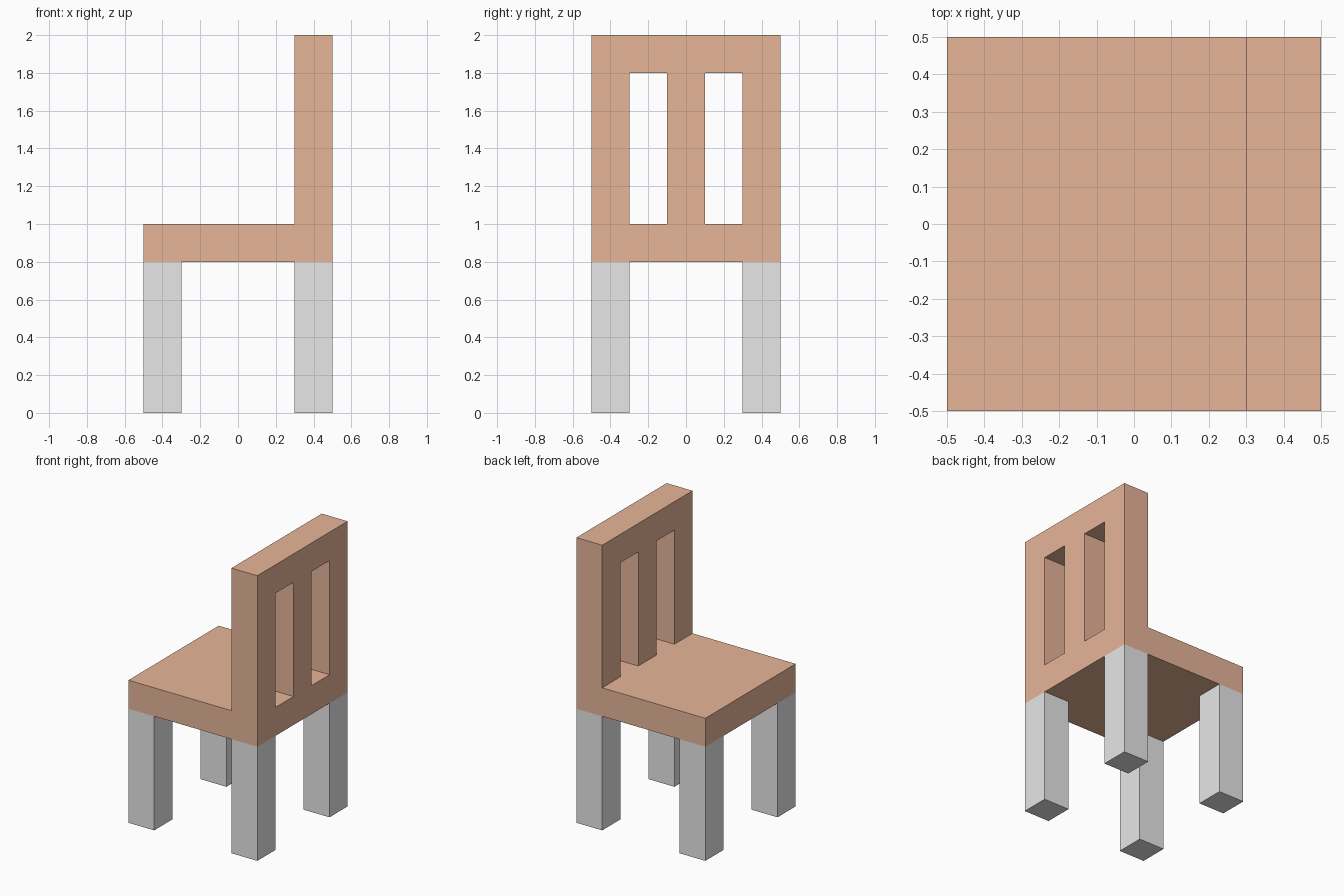
import bpy
import bmesh
from mathutils import Matrix, Vector

default_cube = bpy.data.objects.get("Cube")
if default_cube:
    bpy.data.objects.remove(default_cube, do_unlink=True)

T = 0.2        # thickness of every member
HALF = 0.5     # half the chair's width and depth
SEAT_TOP, HEIGHT = 1.0, 2.0


def make_material(name, rgb):
    mat = bpy.data.materials.new(name)
    mat.use_nodes = True
    color = (*rgb, 1.0)
    mat.diffuse_color = color
    mat.node_tree.nodes["Principled BSDF"].inputs["Base Color"].default_value = color
    return mat


def make_object(name, bm, mat):
    bmesh.ops.recalc_face_normals(bm, faces=bm.faces)
    mesh = bpy.data.meshes.new(name)
    bm.to_mesh(mesh)
    bm.free()
    mesh.materials.append(mat)
    obj = bpy.data.objects.new(name, mesh)
    bpy.context.collection.objects.link(obj)
    return obj


def box(center, size):
    bm = bmesh.new()
    matrix = Matrix.Translation(center) @ Matrix.Diagonal((*size, 1))
    bmesh.ops.create_cube(bm, size=1, matrix=matrix)
    return bm


wood = make_material("tan_wood", (0.8, 0.465, 0.316))
grey = make_material("light_grey", (0.8, 0.8, 0.8))

# Seat and backrest: one L-shaped profile extruded across the chair
inner = HALF - T
profile = [(-HALF, SEAT_TOP - T), (HALF, SEAT_TOP - T), (HALF, HEIGHT),
           (inner, HEIGHT), (inner, SEAT_TOP), (-HALF, SEAT_TOP)]
bm = bmesh.new()
side = bm.faces.new([bm.verts.new((x, -HALF, z)) for x, z in profile])
extruded = bmesh.ops.extrude_face_region(bm, geom=[side], use_keep_orig=True)
moved = [v for v in extruded["geom"] if isinstance(v, bmesh.types.BMVert)]
bmesh.ops.translate(bm, verts=moved, vec=Vector((0, 2 * HALF, 0)))
body = make_object("seat_and_backrest", bm, wood)

# Two upright slots through the backrest, leaving three posts and a top rail
slot_height = HEIGHT - T - SEAT_TOP
for y in (-T, T):
    cutter = make_object("slot_cutter",
                         box((HALF - T / 2, y, SEAT_TOP + slot_height / 2),
                             (2 * T, T, slot_height)), wood)
    cutter.hide_render = True
    mod = body.modifiers.new("slot", 'BOOLEAN')
    mod.operation = 'DIFFERENCE'
    mod.solver = 'EXACT'
    mod.object = cutter
    bpy.context.view_layer.objects.active = body
    bpy.ops.object.modifier_apply(modifier=mod.name)
    bpy.data.objects.remove(cutter, do_unlink=True)

# Four square legs, open where they meet the seat
leg_height = SEAT_TOP - T
offset = HALF - T / 2
for x, end in ((-offset, "right"), (offset, "left")):
    for y, row in ((-offset, "front"), (offset, "back")):
        bm = box((x, y, leg_height / 2), (T, T, leg_height))
        caps = [f for f in bm.faces if f.normal.z > 0.5]
        bmesh.ops.delete(bm, geom=caps, context='FACES_ONLY')
        make_object(f"{row}_{end}_leg", bm, grey)
